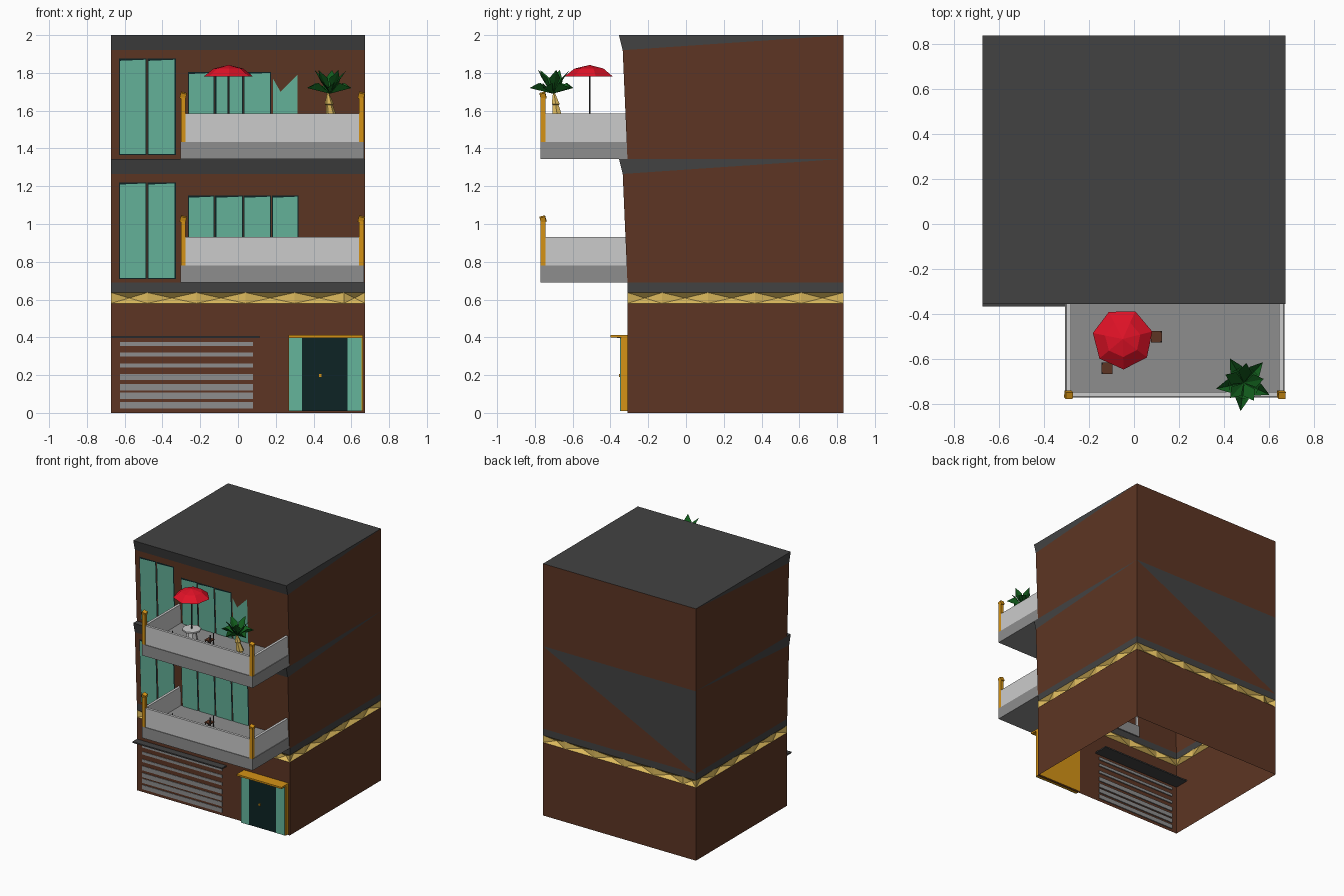
import bpy, bmesh, math
from mathutils import Vector, Matrix

if "Cube" in bpy.data.objects:
    bpy.data.objects.remove(bpy.data.objects["Cube"])

def mat(name, *c):
    m = bpy.data.materials.new(name)
    m.diffuse_color = (*c, 1)
    m.use_nodes = True
    m.node_tree.nodes["Principled BSDF"].inputs["Base Color"].default_value = m.diffuse_color
    return m

BROWN = mat("brown_wall", 0.11, 0.036, 0.017)
DARK = mat("dark_grey", 0.055, 0.055, 0.055)
LIGHT = mat("light_grey", 0.6, 0.6, 0.6)
MID = mat("mid_grey", 0.27, 0.27, 0.27)
TEAL = mat("teal_shutter", 0.13, 0.46, 0.33)
DOOR = mat("dark_teal", 0.004, 0.017, 0.018)
ORANGE = mat("orange_wood", 0.66, 0.29, 0.008)
GOLD = mat("pale_gold", 0.72, 0.49, 0.11)
RED = mat("red_canvas", 0.75, 0.006, 0.02)
GREEN = mat("leaf_green", 0.006, 0.11, 0.012)

W, YF, YB = 0.672, -0.31, 0.835          # half width, front, back

def build(name, verts, faces, mats, idx=None):
    me = bpy.data.meshes.new(name)
    me.from_pydata([tuple(v) for v in verts], [], faces)
    for m in mats:
        me.materials.append(m)
    for i, p in enumerate(me.polygons):
        p.material_index = idx[i] if idx else 0
    ob = bpy.data.objects.new(name, me)
    bpy.context.collection.objects.link(ob)
    return ob

def polys(name, parts, mats, fix=True):
    """Mesh from a list of (points, material slot)."""
    v, f, idx = [], [], []
    for pts, m in parts:
        f.append(range(len(v), len(v) + len(pts)))
        v += pts
        idx.append(m)
    ob = build(name, v, [list(a) for a in f], mats, idx)
    if fix:
        bm = bmesh.new()
        bm.from_mesh(ob.data)
        bmesh.ops.remove_doubles(bm, verts=bm.verts, dist=1e-4)
        bmesh.ops.recalc_face_normals(bm, faces=bm.faces)
        bm.to_mesh(ob.data)
        bm.free()
    return ob

def box(name, x0, x1, y0, y1, z0, z1, m):
    bm = bmesh.new()
    bmesh.ops.create_cube(bm, size=1, matrix=Matrix.Translation(
        ((x0 + x1) / 2, (y0 + y1) / 2, (z0 + z1) / 2)) @ Matrix.Diagonal((x1 - x0, y1 - y0, z1 - z0, 1)))
    ob = build(name, [], [], [m])
    bm.to_mesh(ob.data)
    bm.free()
    return ob

def lathe(name, cx, cy, profile, n, m, turn=0.0):
    """Rings of (radius, z[, dx, dy]); quads between the rings."""
    v, f = [], []
    for k, (r, z, *d) in enumerate(profile):
        dx, dy = d or (0, 0)
        for i in range(n):
            a = turn + i * math.tau / n
            v.append((cx + dx + r * math.cos(a), cy + dy + r * math.sin(a), z))
            if k:
                j = (i + 1) % n
                f.append((k * n - n + i, k * n - n + j, k * n + j, k * n + i))
    return build(name, v, f, [m])

# ---- ground floor walls, open below, and the plain ring above the gold band
def ring(z0, z1):
    c = [(-W, YF), (W, YF), (W, YB), (-W, YB)]
    return [([(*c[i], z0), (*c[(i + 1) % 4], z0), (*c[(i + 1) % 4], z1), (*c[i], z1)], 0) for i in range(4)]

polys("ground_floor_walls", ring(0, 0.58), [BROWN])
polys("first_floor_ledge", ring(0.637, 0.69), [DARK])

# ---- gold band: row of recessed pyramids round the house
band = []
def tiles(edges, place):
    for a, b in zip(edges, edges[1:]):
        q = [place(a, 0, 0.58), place(b, 0, 0.58), place(b, 0, 0.637), place(a, 0, 0.637)]
        apex = place((a + b) / 2, 0.03, 0.608)
        for i in range(4):
            band.append(([q[i], q[(i + 1) % 4], apex], 0))
xs = [-W, -0.48, -0.22, 0.04, 0.30, 0.56, W]
ys = [YF, -0.127, 0.116, 0.365, 0.61, YB]
tiles(xs, lambda t, d, z: (t, YF + d, z))
tiles(xs, lambda t, d, z: (-t, YB - d, z))
tiles(ys, lambda t, d, z: (W - d, t, z))
tiles(ys[::-1], lambda t, d, z: (-W + d, t, z))
polys("gold_band", band, [GOLD], fix=False)

# ---- upper storeys: leaning front, cornice tapering along the sides
def storey(name, z0, zc, z1, back_slot):
    parts = []
    def P(s, y, z): return (s * W, y, z)
    parts.append(([P(-1, YF, z0), P(1, YF, z0), P(1, -0.335, zc), P(-1, -0.335, zc)], 0))
    parts.append(([P(-1, -0.335, zc), P(1, -0.335, zc), P(1, -0.355, z1), P(-1, -0.355, z1)], 1))
    for s in (-1, 1):
        parts.append(([P(s, YF, z0), P(s, YB, z0), P(s, YB, z1), P(s, -0.335, zc)], 0))
        parts.append(([P(s, -0.335, zc), P(s, YB, z1), P(s, -0.355, z1)], 1))
    parts.append(([P(1, YB, z0), P(-1, YB, z0), P(1, YB, z1)], 0))
    parts.append(([P(-1, YB, z0), P(-1, YB, z1), P(1, YB, z1)], back_slot))
    yr = YB if z1 > 1.9 else YF                     # full roof, or only the cornice top
    parts.append(([P(-1, -0.355, z1), P(1, -0.355, z1), P(1, yr, z1), P(-1, yr, z1)], 1))
    polys(name, parts, [BROWN, DARK])

storey("middle_storey", 0.69, 1.265, 1.345, 1)
storey("top_storey_and_roof", 1.345, 1.92, 2.0, 0)

# ---- garage shutter and awning
for i, z in enumerate((0.04, 0.09, 0.135, 0.19, 0.25, 0.31, 0.365)):
    h = 0.017 if i < 4 else 0.011
    box("garage_slat", -0.625, 0.08, -0.314, -0.302, z - h, z + h, MID)
box("garage_awning", -W, 0.115, -0.365, -0.19, 0.397, 0.407, DARK)

# ---- entrance
box("door_frame", 0.268, 0.662, -0.345, -0.305, 0.01, 0.40, ORANGE)
for x0, x1 in ((0.27, 0.34), (0.58, 0.655)):
    box("door_side_panel", x0, x1, -0.35, -0.344, 0.01, 0.397, TEAL)
box("door_leaf", 0.34, 0.58, -0.348, -0.344, 0.01, 0.397, DOOR)
box("door_knob", 0.43, 0.442, -0.355, -0.347, 0.19, 0.205, ORANGE)
box("door_canopy", 0.268, 0.662, -0.40, -0.305, 0.40, 0.413, ORANGE)

# ---- tall shutters lying on the leaning walls, with dark surrounds
def shutter(name, base, pts, m, off):
    polys(name, [([(x, YF - 0.025 * z / 0.575 - off, base + z) for x, z in pts], 0)], [m], fix=False)

for base in (0.69, 1.345):
    for i, (x0, x1) in enumerate(((-0.625, -0.49), (-0.473, -0.335), (-0.26, -0.13),
                                  (-0.115, 0.02), (0.035, 0.17), (0.185, 0.315))):
        top = 0.525 if i < 2 else 0.455
        z0 = 0.025
        pts = [(x0, z0), (x1, z0), (x1, top), (x0, top - 0.006)]
        if i == 5 and base > 1:                     # broken top of the last shutter
            pts = [(x0, z0), (x1, z0), (x1, top - 0.01), (0.225, top - 0.1), (x0, top - 0.03)]
        else:
            e = 0.006
            shutter("shutter_surround", base, [(x0 - e, z0 - e), (x1 + e, z0 - e), (x1 + e, top + e),
                                               (x0 - e, top + e)], DOOR, 0.003)
        shutter("shutter", base, pts, TEAL, 0.007)

# ---- balconies
for base in (0.69, 1.345):
    f = base + 0.09
    box("balcony_slab", -0.305, 0.668, -0.77, YF + 0.01, base, f, MID)
    box("parapet_front", -0.28, 0.64, -0.765, -0.745, f, f + 0.15, LIGHT)
    for x in (-0.29, 0.653):
        box("parapet_side", x - 0.01, x + 0.01, -0.745, YF, f, f + 0.15, LIGHT)
        box("corner_post", x - 0.013, x + 0.013, -0.77, -0.745, f, f + 0.235, ORANGE)
        cap = box("post_cap", -0.016, 0.016, -0.015, 0.015, -0.015, 0.015, ORANGE)
        cap.location = (x, -0.757, f + 0.245)
        cap.rotation_euler = (0.25, 0.25, 0)
    # chairs: small brown seats on dark legs
    for cx, cy in ((-0.12, -0.64), (0.10, -0.50)):
        box("chair_seat", cx - 0.025, cx + 0.025, cy - 0.025, cy + 0.025, f + 0.035, f + 0.043, BROWN)
        for sx in (-1, 1):
            for sy in (-1, 1):
                x, y = cx + sx * 0.021, cy + sy * 0.021
                box("chair_leg", x - 0.003, x + 0.003, y - 0.003, y + 0.003, f,
                    f + (0.09 if sx * cx > 0 else 0.036), DARK)

# ---- table with red parasol on the top balcony
cx, cy = -0.05, -0.51
lathe("table", cx, cy, [(0.045, 1.435), (0.035, 1.515), (0.07, 1.515), (0.07, 1.527), (0, 1.527)], 8, LIGHT)
lathe("parasol_pole", cx, cy, [(0.005, 1.435), (0.005, 1.83)], 6, DARK)
lathe("parasol", cx, cy, [(0.135, 1.78), (0.08, 1.823), (0.0, 1.842)], 7, RED, 0.25)

# ---- potted palm
px, py = 0.495, -0.68
lathe("plant_pot", px, py, [(0.03, 1.435), (0.045, 1.49), (0, 1.485)], 6, BROWN)
lathe("palm_trunk", px, py, [(0.028, 1.48), (0.018, 1.56), (0.03, 1.565), (0.018, 1.63, -0.012, -0.01),
                             (0.024, 1.635, -0.012, -0.01), (0.004, 1.70, -0.02, -0.02)], 6, GOLD)
leaves = []
hub = Vector((0.472, -0.705, 1.69))
for i in range(10):
    a = i * math.tau / 10 + 0.2
    low = i % 2
    out = Vector((math.cos(a), math.sin(a), 0))
    side = Vector((-out.y, out.x, 0))
    length = 0.125 if low else 0.09
    tip = hub + out * length + Vector((0, 0, 0.03 if low else 0.125))
    mid = hub + out * length * 0.55 + Vector((0, 0, 0.045 if low else 0.07))
    for s in (-1, 1):
        leaves.append(([tuple(hub), tuple(mid + side * s * 0.03 + Vector((0, 0, 0.012))),
                        tuple(tip)], 0))
        leaves.append(([tuple(hub), tuple(mid - Vector((0, 0, 0.012))),
                        tuple(mid + side * s * 0.03 + Vector((0, 0, 0.012)))], 0))
shift = Vector((0.015, -0.0, 0))
palm = polys("palm_leaves", leaves, [GREEN], fix=False)
palm.location = shift
